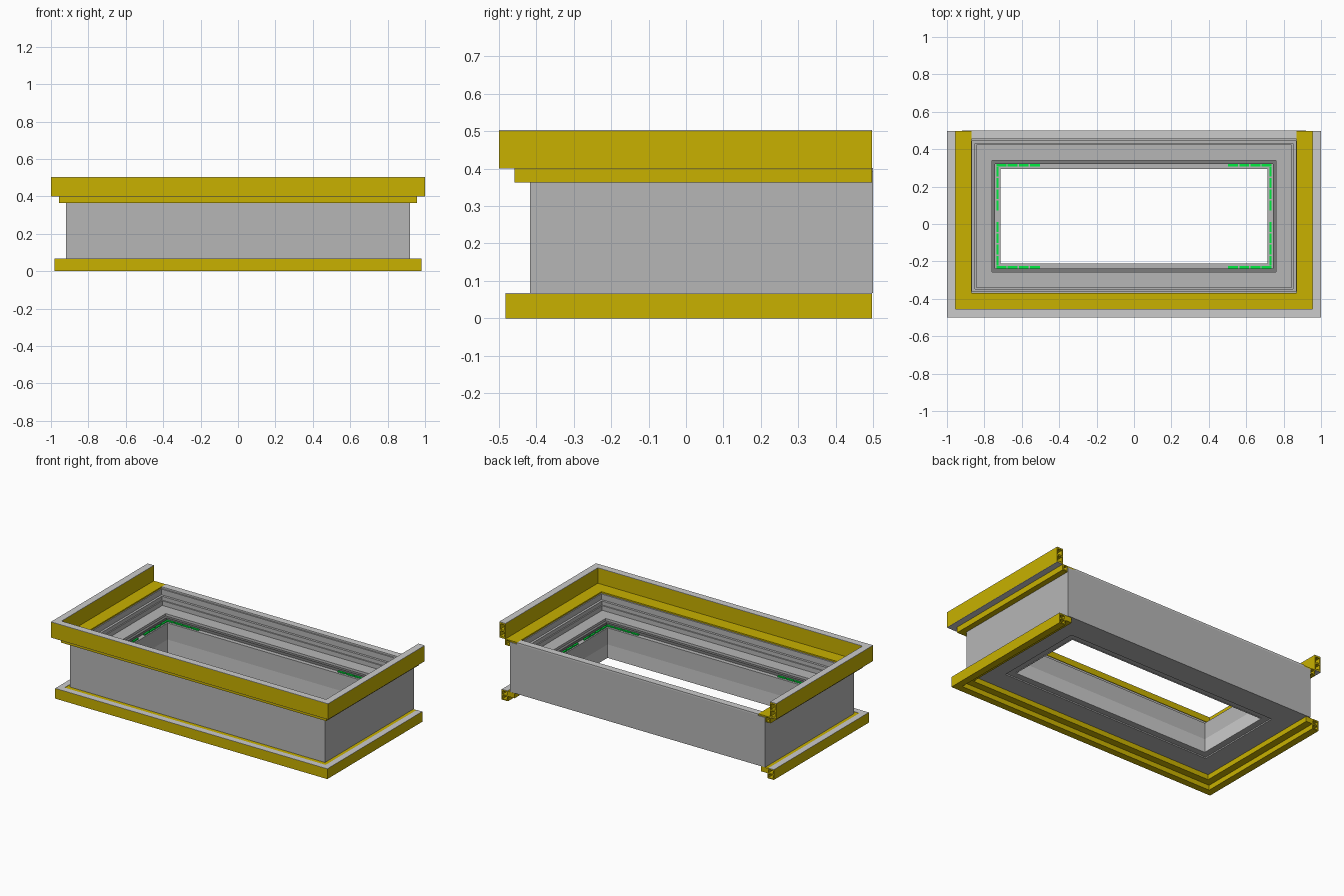
import bpy, bmesh

if "Cube" in bpy.data.objects:
    bpy.data.objects.remove(bpy.data.objects["Cube"])

def material(name, rgb):
    m = bpy.data.materials.new(name)
    m.diffuse_color = (*rgb, 1)
    m.use_nodes = True
    m.node_tree.nodes["Principled BSDF"].inputs["Base Color"].default_value = m.diffuse_color
    return m

YELLOW = material("yellow_trim", (0.58, 0.44, 0.0))
GREEN = material("green_clip", (0.0, 0.85, 0.05))
DARK = material("casing_grey", (0.47, 0.47, 0.47))
SEAL = material("seal_dark_grey", (0.2, 0.2, 0.2))

def finish(name, bm, mat=None):
    bmesh.ops.recalc_face_normals(bm, faces=bm.faces)
    me = bpy.data.meshes.new(name)
    bm.to_mesh(me)
    bm.free()
    ob = bpy.data.objects.new(name, me)
    bpy.context.collection.objects.link(ob)
    if mat:
        me.materials.append(mat)
    return ob

# Profiles are (half width in x, z); front and back y follow with mitred corners
def sweep(name, loops, ring=False, mat=None, end=0.497):
    bm = bmesh.new()
    caps = []
    for loop in loops:
        cols = []
        for w, z in loop:
            back = w - 0.42 if ring else end
            front = (0.503 if ring else 0.5) - w
            pts = [(w, back), (w, front), (-w, front), (-w, back)]
            cols.append([bm.verts.new((x, y, z)) for x, y in pts])
        n = len(cols)
        for i in range(n):
            a, b = cols[i], cols[(i + 1) % n]
            for k in range(4 if ring else 3):
                j = (k + 1) % 4
                bm.faces.new((a[k], a[j], b[j], b[k]))
        caps.append(cols)
    if not ring:  # close the two free ends, leaving the hollow chambers open
        for k in (0, 3):
            edges = [bm.edges.get((c[i][k], c[(i + 1) % len(c)][k]))
                     for c in caps for i in range(len(c))]
            bmesh.ops.triangle_fill(bm, edges=edges, use_beauty=True)
    return finish(name, bm, mat)

def rect(w0, w1, z0, z1):
    return [(w0, z0), (w1, z0), (w1, z1), (w0, z1)]

def add_box(bm, x0, x1, y0, y1, z0, z1):
    vs = bmesh.ops.create_cube(bm, size=1)["verts"]
    lo, hi = (x0, y0, z0), (x1, y1, z1)
    for v in vs:
        v.co = [hi[i] if v.co[i] > 0 else lo[i] for i in range(3)]

# Stepped rectangular casing with through opening
sweep("casing", [[
    (0.92, 0.067), (0.92, 0.392), (0.865, 0.392), (0.865, 0.355),
    (0.85, 0.355), (0.85, 0.33), (0.842, 0.33), (0.842, 0.30),
    (0.76, 0.30), (0.76, 0.268), (0.715, 0.268), (0.715, 0.16),
    (0.718, 0.16), (0.718, 0.075), (0.76, 0.075), (0.76, 0.067)]],
    ring=True, mat=DARK)

# Lighter lining at the bottom of the opening, dark seal on the inner ledge
sweep("opening_lining", [rect(0.715, 0.72, 0.072, 0.16)], ring=True)
sweep("ledge_seal", [rect(0.742, 0.762, 0.265, 0.285)], ring=True, mat=SEAL)

# Back rail closing the open side of the trim
bm = bmesh.new()
add_box(bm, -0.87, 0.87, 0.455, 0.5, 0.39, 0.402)
finish("back_rail", bm)

# Upper U-shaped hollow trim and its grey strips
sweep("upper_trim", [
    [(1.0, 0.402), (1.0, 0.5), (0.955, 0.5), (0.955, 0.402), (0.87, 0.402),
     (0.87, 0.393), (0.921, 0.393), (0.921, 0.363), (0.958, 0.363),
     (0.958, 0.402)],
    rect(0.963, 0.992, 0.412, 0.446), rect(0.963, 0.992, 0.456, 0.492),
    rect(0.927, 0.95, 0.37, 0.395)], mat=YELLOW)
sweep("upper_trim_cap", [rect(0.955, 1.0, 0.5, 0.503)])
sweep("upper_trim_underside", [rect(0.958, 1.0, 0.4, 0.402)])

# Lower U-shaped hollow trim and its grey strip
sweep("lower_trim", [
    [(0.982, 0.0), (0.982, 0.065), (0.94, 0.065), (0.94, 0.065),
     (0.89, 0.065), (0.89, 0.032), (0.937, 0.032), (0.937, 0.0)],
    rect(0.943, 0.976, 0.006, 0.028), rect(0.943, 0.976, 0.036, 0.058)],
    mat=YELLOW)
sweep("lower_trim_cap", [rect(0.942, 0.982, 0.065, 0.067)])

# Green clips dashed along the inner ledge, out from every corner
bm = bmesh.new()
for sx in (-1, 1):
    for sy in (-1, 1):
        for i in range(4):
            a = 0.735 - 0.06 * i
            b = a - 0.052
            y = 0.0415 + sy * 0.273
            add_box(bm, min(sx * a, sx * b), max(sx * a, sx * b),
                    y - 0.006, y + 0.006, 0.268, 0.275)
            c = 0.264 - 0.06 * i
            d = c - 0.052
            x = sx * 0.73
            add_box(bm, x - 0.006, x + 0.006, 0.0415 + min(sy * c, sy * d),
                    0.0415 + max(sy * c, sy * d), 0.268, 0.275)
finish("green_clips", bm, GREEN)
